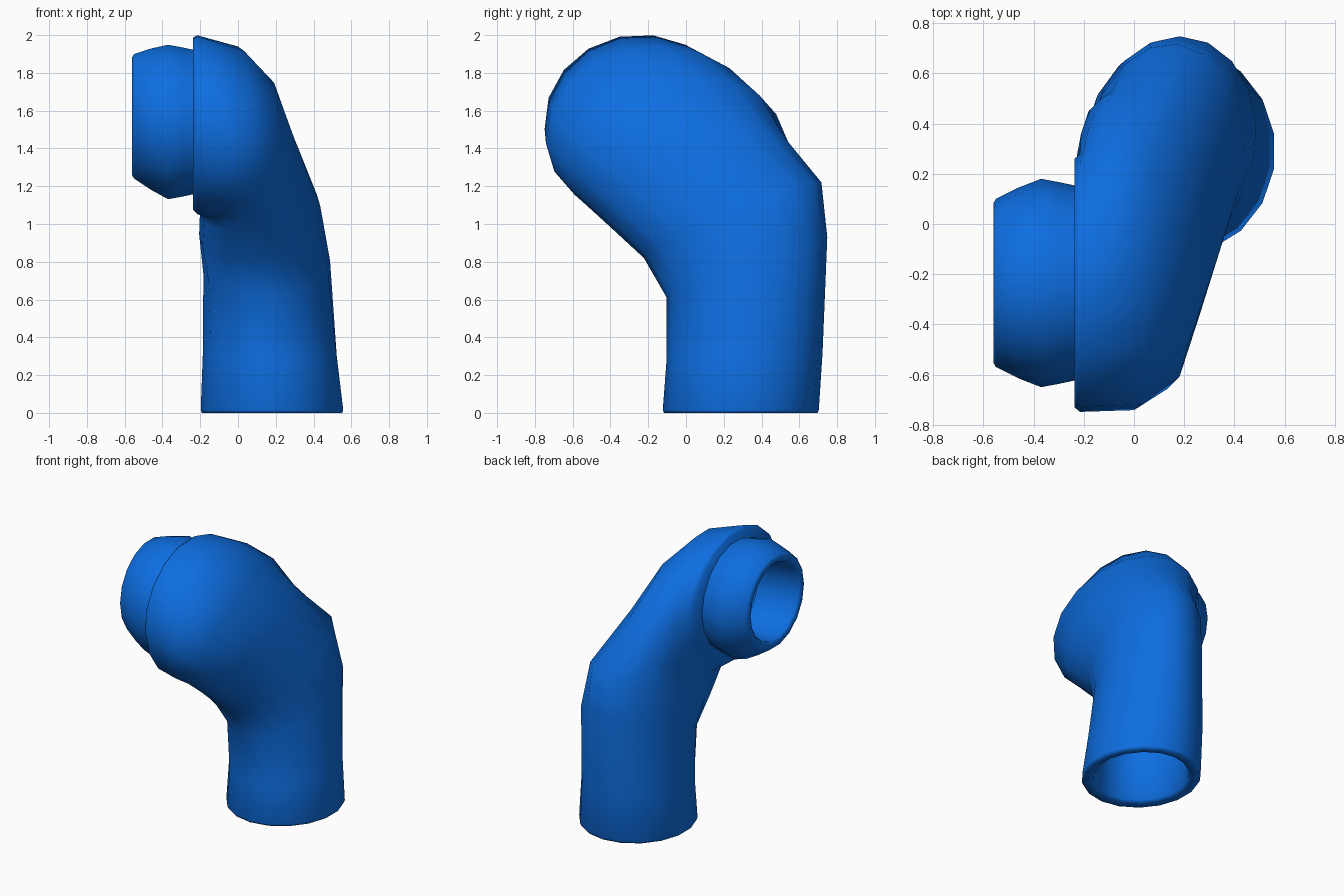
import bpy, bmesh, math
from mathutils import Vector

if "Cube" in bpy.data.objects:
    bpy.data.objects.remove(bpy.data.objects["Cube"])

SIDES = 18

blue = bpy.data.materials.new("pipe blue")
blue.diffuse_color = (0.004, 0.155, 0.75, 1)
blue.use_nodes = True
blue.node_tree.nodes["Principled BSDF"].inputs["Base Color"].default_value = blue.diffuse_color


def ring(c, u, v, s=1.0):
    """Elliptical section: centre, two half-axis vectors, scale."""
    return Vector(c), Vector(u) * s, Vector(v) * s


def loft(name, rings):
    """Skin a closed loop of sections (outer wall, then back along the bore)."""
    bm = bmesh.new()
    loops = []
    for c, u, v in rings:
        loops.append([bm.verts.new(c + u * math.cos(a) + v * math.sin(a))
                      for a in (2 * math.pi * i / SIDES for i in range(SIDES))])
    for a, b in zip(loops, loops[1:] + loops[:1]):
        for i in range(SIDES):
            j = (i + 1) % SIDES
            bm.faces.new((a[i], a[j], b[j], b[i]))
    bmesh.ops.recalc_face_normals(bm, faces=bm.faces)
    me = bpy.data.meshes.new(name)
    bm.to_mesh(me)
    bm.free()
    me.materials.append(blue)
    ob = bpy.data.objects.new(name, me)
    bpy.context.collection.objects.link(ob)
    bpy.ops.object.select_all(action='DESELECT')
    ob.select_set(True)
    bpy.context.view_layer.objects.active = ob
    bpy.ops.object.shade_smooth_by_angle(angle=math.radians(70))
    return ob


# Elbow: rises, leans forward, then turns to face -x
path = [
    ((0.18, 0.29, 0.015), (0, 0.413, 0), (0.383, 0, 0)),
    ((0.168, 0.31, 0.30), (0, 0.413, 0.02), (0.36, 0, 0)),
    ((0.152, 0.323, 0.77), (0.03, 0.425, 0.16), (0.335, 0, 0.01)),
    ((0.115, 0.247, 1.02), (0.06, 0.47, 0.20), (0.315, -0.04, 0.04)),
    ((0.055, 0.04, 1.24), (0.03, 0.48, 0.22), (0.255, -0.19, 0.14)),
    ((0.00, -0.08, 1.40), (0.01, 0.47, 0.28), (0.215, -0.34, 0.24)),
    ((-0.09, -0.18, 1.49), (0, 0.41, 0.335), (0.14, -0.385, 0.30)),
    ((-0.215, -0.235, 1.525), (0, 0.375, 0.323), (0, -0.352, 0.352)),
]
outer = [ring(*p) for p in path]
foot = ((0.18, 0.29, 0), path[0][1], path[0][2])
lip = ((-0.237, -0.235, 1.53), path[-1][1], path[-1][2])
bore = [ring(*p, s) for p, s in zip(path[:7], (.80, .80, .80, .78, .72, .66, .60))]
loft("elbow_pipe", [ring(*foot, 0.985)] + outer
     + [ring(*lip, 0.965), ring(*lip, 0.58)]
     + bore[::-1] + [ring(*foot, 0.85)])

# Collar: bulged open socket, its mouth raised a little: x, z, radius
profile = [(-0.22, 1.54, 0.385), (-0.30, 1.54, 0.402), (-0.37, 1.54, 0.415),
           (-0.46, 1.555, 0.38), (-0.55, 1.57, 0.335), (-0.56, 1.57, 0.318),
           (-0.56, 1.57, 0.292), (-0.545, 1.57, 0.275), (-0.22, 1.54, 0.275)]
loft("collar", [ring((x, -0.235, z), (0, r, 0), (0, 0, r)) for x, z, r in profile])
